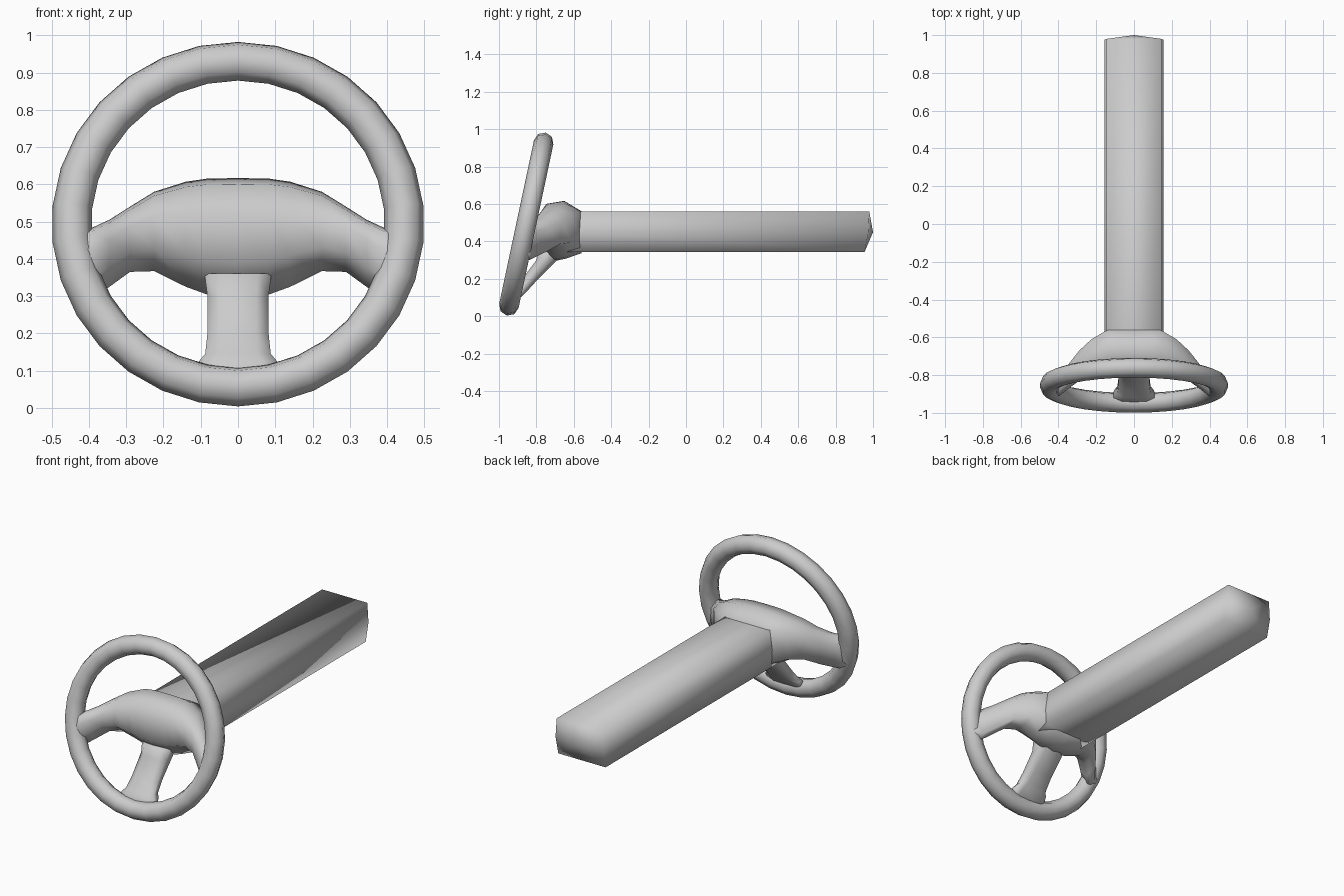
import bpy, bmesh, math
from mathutils import Matrix

if "Cube" in bpy.data.objects:
    bpy.data.objects.remove(bpy.data.objects["Cube"])


def loft(name, rings, tips=None):
    """Skin a list of point rings; close ends with a face or a fan to a tip point."""
    bm = bmesh.new()
    loops = [[bm.verts.new(p) for p in ring] for ring in rings]
    n = len(loops[0])
    for a, b in zip(loops, loops[1:]):
        for i in range(n):
            j = (i + 1) % n
            bm.faces.new((a[i], a[j], b[j], b[i]))
    bm.faces.new(loops[0])
    if tips:
        tip = bm.verts.new(tips)
        for i in range(n):
            bm.faces.new((loops[-1][i], loops[-1][(i + 1) % n], tip))
    else:
        bm.faces.new(loops[-1])
    bmesh.ops.recalc_face_normals(bm, faces=bm.faces)
    mesh = bpy.data.meshes.new(name)
    bm.to_mesh(mesh)
    bm.free()
    mesh.shade_smooth()
    obj = bpy.data.objects.new(name, mesh)
    bpy.context.collection.objects.link(obj)
    return obj


# Rim: tilted 30-sided ring
bpy.ops.mesh.primitive_torus_add(major_segments=30, minor_segments=8,
                                 major_radius=0.447, minor_radius=0.053)
rim = bpy.context.object
rim.name = "wheel_rim"
rim.data.transform(Matrix.Rotation(math.pi / 2, 4, 'Z'))
rim.data.transform(Matrix.Rotation(math.radians(78), 4, 'X'))
rim.data.transform(Matrix.Translation((0, -0.854, 0.493)))
rim.data.shade_smooth()

# Hub with its two side spokes: one section stretched along x, then mirrored
section = [(0, .83), (.38, 1), (.78, .95), (1, .7), (1, .3), (.6, 0), (.35, .04), (0, .13)]
stations = [  # x, back y, front y, bottom z, top z
    (0, -.56, -.80, .295, .617), (.085, -.56, -.80, .305, .615),
    (.14, -.56, -.80, .325, .607), (.225, -.61, -.81, .367, .58),
    (.29, -.67, -.83, .365, .54), (.345, -.74, -.87, .325, .505),
    (.395, -.81, -.91, .29, .482), (.44, -.84, -.90, .31, .46)]
both = [(-s[0], *s[1:]) for s in reversed(stations[1:])] + stations
loft("hub_and_side_spokes",
     [[(x, yb + u * (yf - yb), zb + v * (zt - zb)) for u, v in section]
      for x, yb, yf, zb, zt in both])

# Lower spoke, flaring into the rim
lower = [  # z, half width, front y, back y
    (.36, .09, -.785, -.65), (.30, .082, -.80, -.69), (.20, .082, -.875, -.79),
    (.145, .088, -.92, -.84), (.125, .105, -.935, -.86), (.06, .12, -.96, -.92)]
loft("lower_spoke",
     [[(-.6 * w, f, z), (.6 * w, f, z), (w, f * .75 + b * .25, z), (w, f * .25 + b * .75, z),
       (.6 * w, b, z), (-.6 * w, b, z), (-w, f * .25 + b * .75, z), (-w, f * .75 + b * .25, z)]
      for z, w, f, b in lower])

# Steering column: boxy tube with a shallow pointed far end
half = [(.145, .56, .98), (.156, .45, .975), (.152, .345, .955)]  # x, z, end y
outline = half + [(-x, z, y) for x, z, y in reversed(half)]
loft("steering_column",
     [[(x, -.64, z) for x, z, y in outline],
      [(x, -.555, z) for x, z, y in outline],
      [(x, y, z) for x, z, y in outline]], tips=(0, 1.0, .45))
